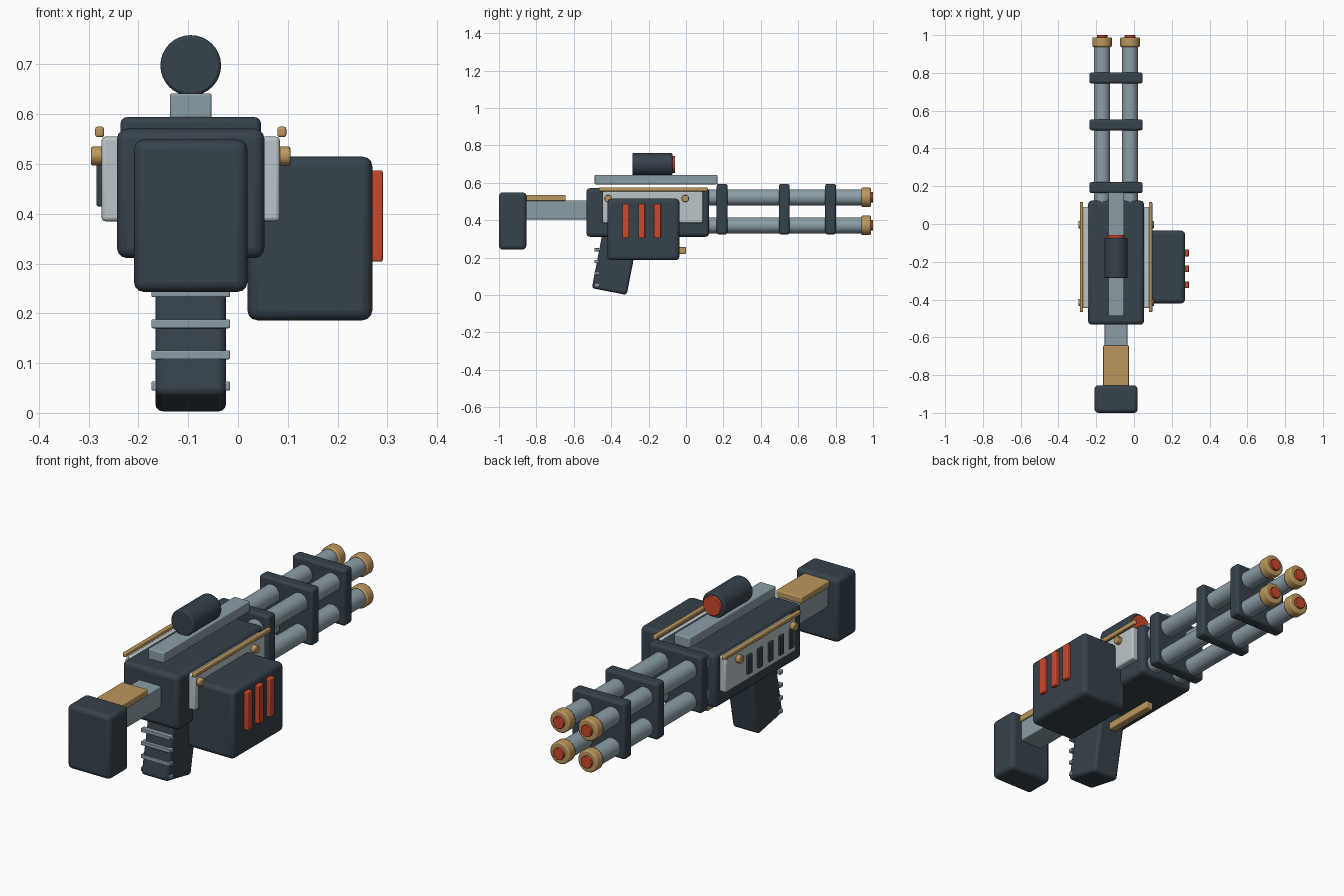
import bpy
import math
from mathutils import Vector

if "Cube" in bpy.data.objects:
    bpy.data.objects.remove(bpy.data.objects["Cube"], do_unlink=True)


def material(name, rgb):
    m = bpy.data.materials.new(name)
    m.use_nodes = True
    colour = (*rgb, 1)
    m.diffuse_color = colour
    m.node_tree.nodes["Principled BSDF"].inputs["Base Color"].default_value = colour
    return m


DARK = material("dark gunmetal", (0.037, 0.054, 0.07))
STEEL = material("blue steel", (0.26, 0.34, 0.38))
PLATE = material("pale plate", (0.50, 0.56, 0.58))
GOLD = material("brass", (0.50, 0.31, 0.11))
RED = material("signal red", (0.60, 0.065, 0.025))

CX = -0.095  # centre plane of the gun
MID_Z = 0.447  # centre of the barrel cluster


def finish(obj, name, mat, bevel, segments=3):
    obj.name = name
    obj.data.materials.append(mat)
    if bevel:
        mod = obj.modifiers.new("Rounded edges", "BEVEL")
        mod.width = bevel
        mod.segments = segments
        mod.limit_method = "ANGLE"
        mod.angle_limit = math.radians(40)
    bpy.ops.object.shade_smooth_by_angle(angle=math.radians(35))
    return obj


def box(name, mat, low, high, bevel=0.005, tilt=0):
    """Rounded box between two corners, optionally tilted about x."""
    low, high = Vector(low), Vector(high)
    bpy.ops.mesh.primitive_cube_add(size=1, location=(low + high) / 2)
    obj = bpy.context.object
    obj.scale = high - low
    bpy.ops.object.transform_apply(location=False, rotation=False, scale=True)
    obj.rotation_euler.x = tilt
    return finish(obj, name, mat, bevel)


def rod(name, mat, centre, radius, length, axis="Y", bevel=0.004):
    """Cylinder along the x or y axis."""
    bpy.ops.mesh.primitive_cylinder_add(vertices=32, radius=radius, depth=length, location=centre)
    obj = bpy.context.object
    if axis == "Y":
        obj.rotation_euler.x = math.pi / 2
    else:
        obj.rotation_euler.y = math.pi / 2
    return finish(obj, name, mat, bevel, 2)


def centred(name, mat, half_width, y, z, bevel=0.005):
    """Box symmetric about the centre plane."""
    return box(name, mat, (CX - half_width, y[0], z[0]), (CX + half_width, y[1], z[1]), bevel)


# Receiver and stock
centred("receiver", DARK, 0.148, (-0.533, 0.124), (0.311, 0.571), 0.02)
centred("stock_tube", STEEL, 0.06, (-0.88, -0.5), (0.404, 0.505))
centred("cheek_pad", GOLD, 0.068, (-0.87, -0.643), (0.503, 0.535))
centred("stock_butt", DARK, 0.114, (-1.0, -0.854), (0.243, 0.549), 0.02)

# Sight rail and scope
centred("sight_rail", STEEL, 0.042, (-0.488, 0.168), (0.592, 0.642))
rod("scope_body", DARK, (CX, -0.18, 0.698), 0.061, 0.213, bevel=0.006)
rod("scope_lens", RED, (CX, -0.075, 0.698), 0.046, 0.034, bevel=0.002)

# Grip with finger ridges and guard bar
grip = box("grip", DARK, (CX - 0.071, -0.471, 0.015), (CX + 0.071, -0.281, 0.375), 0.015,
           tilt=math.radians(-11))
for i in range(4):
    z = 0.054 + i * 0.0625
    centred("grip_ridge", STEEL, 0.079, (-0.49, -0.465), (z - 0.009, z + 0.009), 0.003)
centred("guard_bar", GOLD, 0.019, (-0.27, 0.0), (0.219, 0.256))

# Side plates, brass strips and bolts on both flanks
for side, label in ((1, "left"), (-1, "right")):
    xs = sorted((CX + side * 0.13, CX + side * 0.179))
    box(label + "_side_plate", PLATE, (xs[0], -0.446, 0.385), (xs[1], 0.09, 0.555), 0.008)
    xs = sorted((CX + side * 0.174, CX + side * 0.192))
    box(label + "_brass_strip", GOLD, (xs[0], -0.466, 0.554), (xs[1], 0.116, 0.575))
    for y in (-0.416, -0.004):
        rod(label + "_bolt", GOLD, (CX + side * 0.188, y, 0.516), 0.019, 0.024, "X", 0.003)

# Cooling slots on the right plate
for i in range(5):
    y = -0.085 - i * 0.08
    box("cooling_slot", DARK, (-0.284, y - 0.016, 0.415), (-0.265, y + 0.016, 0.507), 0.003)

# Ammunition box with red markers
box("ammo_box", DARK, (0.019, -0.42, 0.186), (0.27, -0.035, 0.515), 0.02)
for y in (-0.322, -0.237, -0.153):
    box("ammo_marker", RED, (0.26, y - 0.018, 0.304), (0.291, y + 0.018, 0.487), 0.004)

# Barrel cluster with clamps
for dx in (-0.074, 0.074):
    for dz in (-0.075, 0.075):
        x, z = CX + dx, MID_Z + dz
        rod("barrel", STEEL, (x, 0.51, z), 0.043, 0.9, bevel=0)
        rod("muzzle_ring", GOLD, (x, 0.963, z), 0.052, 0.05, bevel=0.006)
        rod("muzzle_tip", RED, (x, 0.98, z), 0.028, 0.04, bevel=0.002)
for y in (0.193, 0.525, 0.773):
    centred("barrel_clamp", DARK, 0.141, (y - 0.029, y + 0.029), (0.324, 0.594), 0.012)
